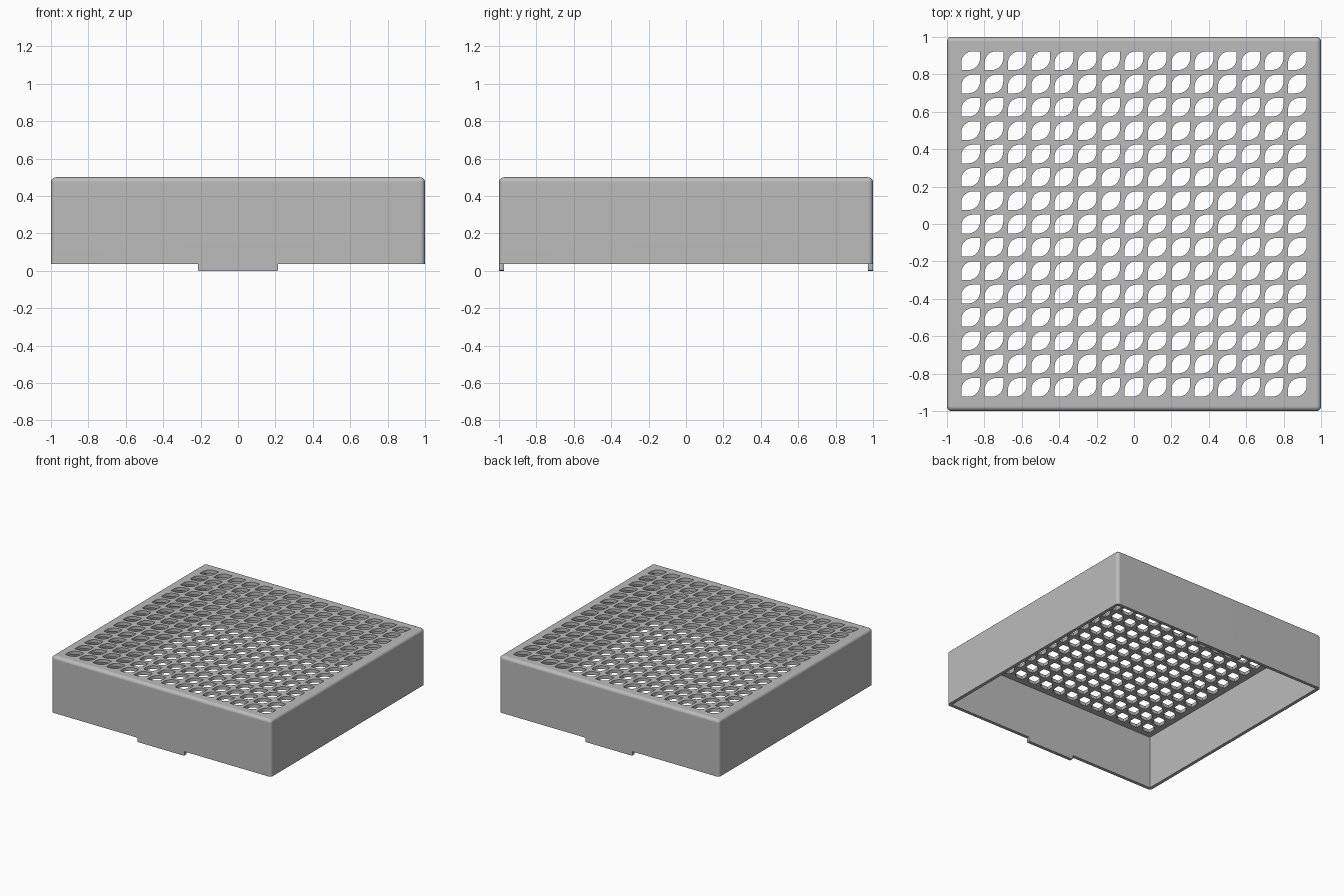
import bpy, bmesh, math

WALL = 0.027      # wall and top thickness
RIM = 0.035       # height of the open rim
TOP = 0.5
COUNT = 15        # holes per side
PITCH = 0.1248
HALF = 0.05       # half the hole size
ROUND = 0.062     # radius of the two rounded hole corners

if "Cube" in bpy.data.objects:
    bpy.data.objects.remove(bpy.data.objects["Cube"], do_unlink=True)

grey = bpy.data.materials.new("plain_grey")
grey.use_nodes = True
colour = (0.5, 0.5, 0.5, 1)
grey.diffuse_color = colour
grey.node_tree.nodes["Principled BSDF"].inputs["Base Color"].default_value = colour


def finish(bm, name):
    bmesh.ops.recalc_face_normals(bm, faces=bm.faces)
    mesh = bpy.data.meshes.new(name)
    bm.to_mesh(mesh)
    bm.free()
    mesh.materials.append(grey)
    obj = bpy.data.objects.new(name, mesh)
    bpy.context.collection.objects.link(obj)
    return obj


def box(name, low, high, radius=0, pick=lambda edge: False):
    """Box between two corners, with the picked edges rounded."""
    bm = bmesh.new()
    bmesh.ops.create_cube(bm, size=1)
    for v in bm.verts:
        v.co = [(a + b) / 2 + c * (b - a) for a, b, c in zip(low, high, v.co)]
    edges = [e for e in bm.edges if pick(e)]
    if edges:
        bmesh.ops.bevel(bm, geom=edges, offset=radius, segments=5,
                        profile=0.5, affect='EDGES')
    return finish(bm, name)


def select_only(obj):
    bpy.ops.object.select_all(action='DESELECT')
    obj.select_set(True)
    bpy.context.view_layer.objects.active = obj


def cut(target, cutter):
    mod = target.modifiers.new("cut", 'BOOLEAN')
    mod.operation = 'DIFFERENCE'
    mod.solver = 'EXACT'
    mod.object = cutter
    select_only(target)
    bpy.ops.object.modifier_apply(modifier=mod.name)
    bpy.data.objects.remove(cutter, do_unlink=True)


def leaf():
    """Square outline with two opposite corners rounded."""
    half_outline = [(HALF, HALF)]
    c = HALF - ROUND
    for i in range(9):
        a = math.pi / 2 * (1 + i / 8)
        half_outline.append((-c + ROUND * math.cos(a), c + ROUND * math.sin(a)))
    return half_outline + [(-x, -y) for x, y in half_outline]


def leaf_cutter():
    bm = bmesh.new()
    outline = leaf()
    for i in range(COUNT):
        for j in range(COUNT):
            cx, cy = [(k - (COUNT - 1) / 2) * PITCH for k in (i, j)]
            face = bm.faces.new([bm.verts.new((cx + x, cy + y, TOP - 0.1))
                                 for x, y in outline])
            ext = bmesh.ops.extrude_face_region(bm, geom=[face])["geom"]
            top = [v for v in ext if isinstance(v, bmesh.types.BMVert)]
            bmesh.ops.translate(bm, verts=top, vec=(0, 0, 0.2))
    cutter = finish(bm, "hole_cutter")
    cutter.hide_render = True
    return cutter


# Rounded cover, hollow and open below
cover = box("perforated_cover", (-1, -1, RIM), (1, 1, TOP), 0.026,
            lambda e: max(v.co.z for v in e.verts) > RIM + 0.1)
inside = 1 - WALL
hollow = box("hollow_cutter", (-inside, -inside, -0.2), (inside, inside, TOP - WALL))
hollow.hide_render = True
cut(cover, hollow)

# Leaf-shaped holes through the top
cut(cover, leaf_cutter())

select_only(cover)
bpy.ops.object.shade_smooth_by_angle(angle=math.radians(30))
weighted = cover.modifiers.new("even_shading", 'WEIGHTED_NORMAL')
weighted.keep_sharp = True

# Locating tabs under the front and back walls
for name, side in (("front_tab", -1), ("back_tab", 1)):
    y0, y1 = sorted((side, side * inside))
    tab = box(name, (-0.215, y0, 0), (0.215, y1, RIM), 0.008,
              lambda e: abs(e.verts[0].co.x - e.verts[1].co.x) < 0.001
              and abs(e.verts[0].co.z - e.verts[1].co.z) < 0.001
              and e.verts[0].co.z < 0.001)
    select_only(tab)
    bpy.ops.object.shade_smooth_by_angle(angle=math.radians(30))
